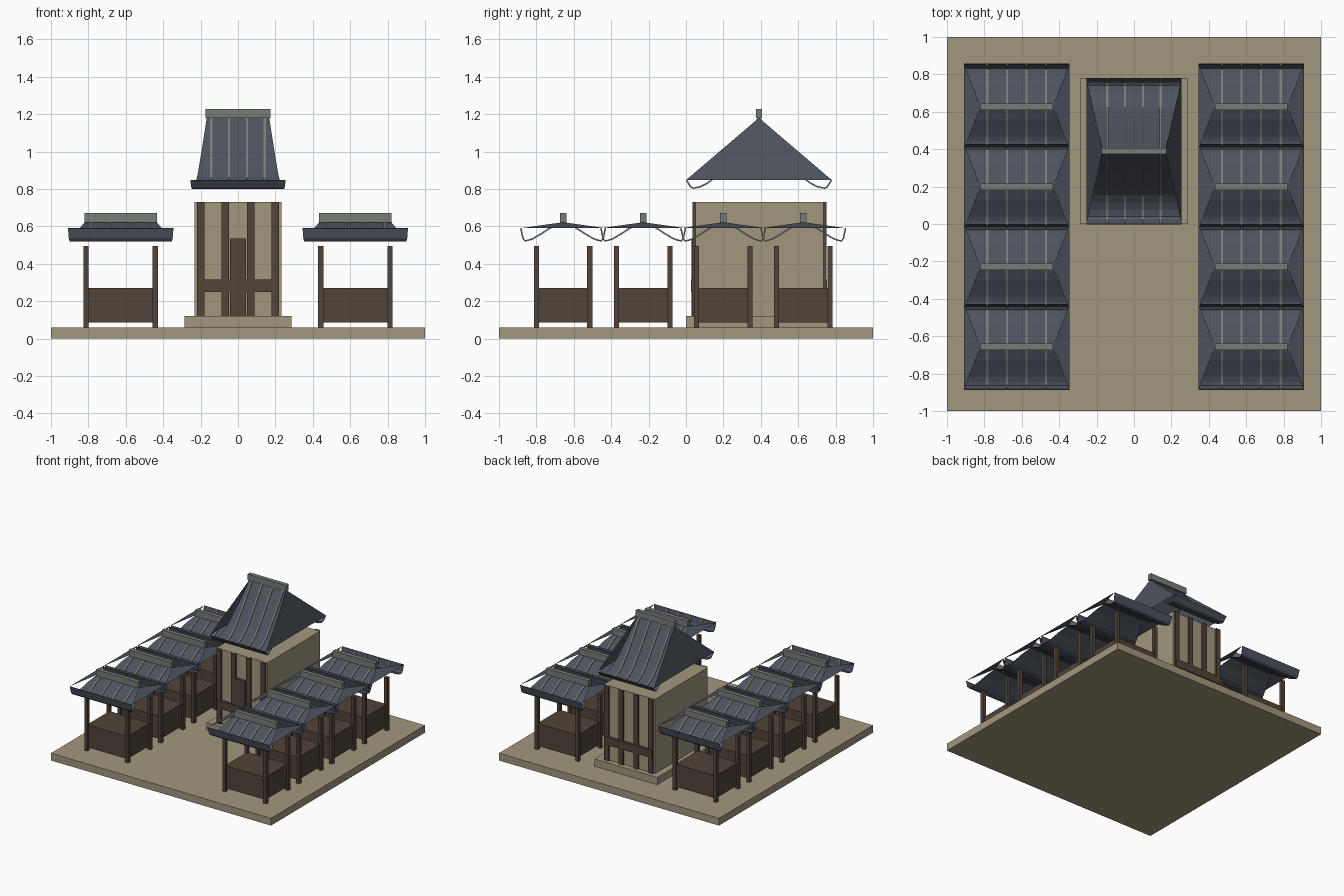
import bpy, bmesh
from mathutils import Matrix, Vector

if "Cube" in bpy.data.objects:
    bpy.data.objects.remove(bpy.data.objects["Cube"])


def material(name, color):
    m = bpy.data.materials.new(name)
    m.use_nodes = True
    m.diffuse_color = (*color, 1)
    m.node_tree.nodes["Principled BSDF"].inputs["Base Color"].default_value = (*color, 1)
    return m


SAND = material("sandstone", (0.36, 0.31, 0.21))
WOOD = material("dark_wood", (0.085, 0.058, 0.042))
SLATE = material("slate_tile", (0.075, 0.085, 0.11))
STONE = material("ridge_stone", (0.19, 0.205, 0.185))


def finish(name, bm, mat):
    mesh = bpy.data.meshes.new(name)
    bm.to_mesh(mesh)
    bm.free()
    mesh.materials.append(mat)
    ob = bpy.data.objects.new(name, mesh)
    bpy.context.collection.objects.link(ob)
    return ob


def add_box(bm, x, y, z):
    """Add a box from (min, max) ranges."""
    size = [b - a for a, b in (x, y, z)]
    mid = [(a + b) / 2 for a, b in (x, y, z)]
    bmesh.ops.create_cube(bm, size=1, matrix=Matrix.Translation(mid) @ Matrix.Diagonal((*size, 1)))


def boxes(name, mat, *ranges):
    bm = bmesh.new()
    for r in ranges:
        add_box(bm, *r)
    return finish(name, bm, mat)


def sweep(bm, profile, cx, cy, half_y, side, inner, outer):
    """Sheet following the roof slope, from the ridge out to the eave."""
    rows = []
    for t, z in profile:
        y = cy + side * half_y * t
        w = inner + (outer - inner) * t
        rows.append([bm.verts.new((cx + s * w, y, z)) for s in (-1, 1)])
    for a, b in zip(rows, rows[1:]):
        f = bm.faces.new((a[0], a[1], b[1], b[0]))
        f.normal_update()
        if f.normal.z < 0:
            f.normal_flip()


def thicken(ob, amount, offset):
    mod = ob.modifiers.new("thickness", "SOLIDIFY")
    mod.thickness = amount
    mod.offset = offset


def roof(name, cx, cy, half_y, ridge, eave, profile, ribs, cap):
    # sagging slopes with upturned eaves
    bm = bmesh.new()
    for side in (-1, 1):
        sweep(bm, profile, cx, cy, half_y, side, ridge, eave)
    thicken(finish(name + "_slopes", bm, SLATE), 0.002, -1)

    # outward-facing gable triangles
    bm = bmesh.new()
    for s in (-1, 1):
        top = bm.verts.new((cx + s * ridge, cy, profile[0][1]))
        a, b = [bm.verts.new((cx + s * eave, cy + s * k * half_y, profile[-1][1])) for k in (-1, 1)]
        bm.faces.new((a, b, top))
    finish(name + "_gables", bm, SLATE)

    # raised ribs running down the slopes
    bm = bmesh.new()
    for offset in ribs:
        for side in (-1, 1):
            sweep(bm, profile, cx + offset, cy, half_y, side, 0.006, 0.006)
    thicken(finish(name + "_ribs", bm, STONE), 0.006, 1)

    # ridge cap
    boxes(name + "_ridge", STONE, ((cx - cap, cx + cap), (cy - 0.017, cy + 0.017),
                                   (profile[0][1] - 0.002, profile[0][1] + 0.048)))


# ground slab and hall plinth
boxes("ground_slab", SAND, ((-1, 1), (-1, 1), (0, 0.06)))
boxes("hall_plinth", SAND, ((-0.285, 0.285), (0, 0.78), (0.06, 0.12)))

# hall walls, posts, beams and door
boxes("hall_walls", SAND, ((-0.232, 0.232), (0.05, 0.735), (0.12, 0.73)))
posts = [((x - 0.02, x + 0.02), y, (0.12, 0.73))
         for x in (-0.2, -0.067, 0.067, 0.2) for y in ((0.035, 0.065), (0.725, 0.75))]
boxes("hall_posts", WOOD, *posts)
boxes("hall_beams", WOOD, *[((-0.215, 0.215), y, (0.25, 0.315)) for y in ((0.028, 0.06), (0.73, 0.755))])
boxes("hall_door", WOOD, ((-0.042, 0.042), (0.03, 0.06), (0.12, 0.535)))

# hall roof
hall_profile = [(0, 1.18), (0.3, 1.01), (0.5, 0.905), (0.6, 0.86), (0.7, 0.83),
                (0.8, 0.81), (0.9, 0.802), (0.94, 0.81), (1, 0.847)]
roof("hall_roof", 0, 0.39, 0.39, 0.167, 0.255, hall_profile,
     [-0.143, -0.048, 0.048, 0.143], 0.175)

# two rows of market stalls
stall_profile = [(0, 0.622), (0.31, 0.588), (0.5, 0.56), (0.7, 0.533),
                 (0.82, 0.523), (0.9, 0.521), (0.95, 0.535), (1, 0.59)]
for row, cx in (("left", 0.627), ("right", -0.627)):
    for i in range(4):
        cy = -0.657 + 0.428 * i
        name = f"{row}_stall_{i + 1}"
        boxes(name + "_counter", WOOD, ((cx - 0.183, cx + 0.183), (cy - 0.145, cy + 0.145), (0.085, 0.27)))
        boxes(name + "_posts", WOOD, *[
            ((cx + sx * 0.185 - 0.014, cx + sx * 0.185 + 0.014),
             (cy + sy * 0.143 - 0.014, cy + sy * 0.143 + 0.014), (0.06, 0.495))
            for sx in (-1, 1) for sy in (-1, 1)])
        roof(name + "_roof", cx, cy, 0.228, 0.193, 0.282, stall_profile,
             [-0.157, -0.052, 0.052, 0.157], 0.193)
